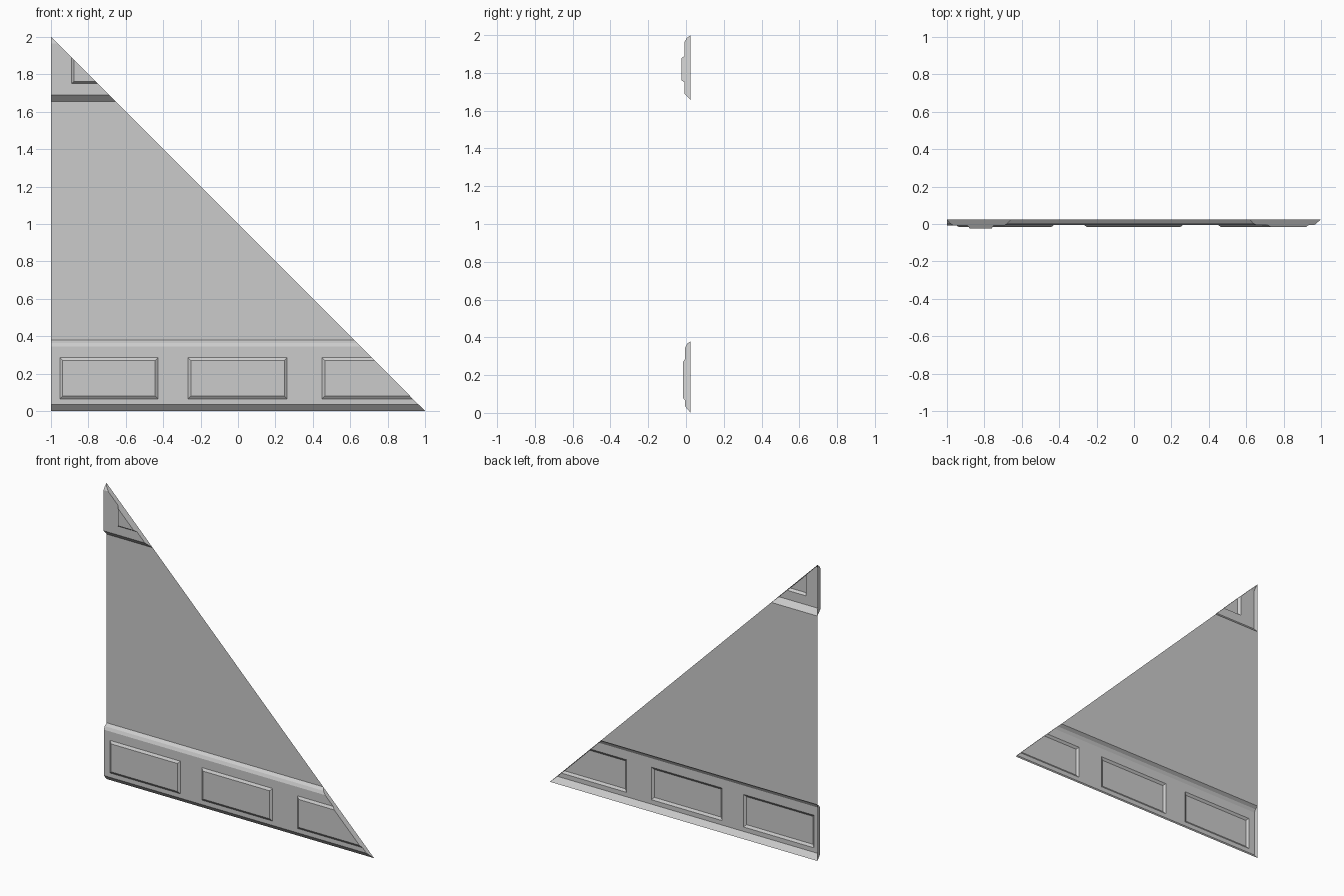
import bpy
import bmesh

cube = bpy.data.objects.get("Cube")
if cube:
    bpy.data.objects.remove(cube, do_unlink=True)

BACK = 0.025  # depth of the wall sheet

# One plain grey for everything
grey = bpy.data.materials.new("plain grey")
grey.use_nodes = True
colour = (0.6, 0.6, 0.6, 1)
grey.diffuse_color = colour
grey.node_tree.nodes["Principled BSDF"].inputs["Base Color"].default_value = colour


def cut_slope(bm):
    """Trim everything beyond the sloping edge."""
    bmesh.ops.bisect_plane(bm, geom=bm.verts[:] + bm.edges[:] + bm.faces[:], dist=1e-5,
                           plane_co=(1, 0, 0), plane_no=(1, 0, 1), clear_outer=True)


def cap(bm, on_plane):
    """Close an open end by drawing its outline back to the wall depth."""
    edges = [e for e in bm.edges if e.is_boundary and all(on_plane(v.co) for v in e.verts)]
    result = bmesh.ops.extrude_edge_only(bm, edges=edges)
    for item in result["geom"]:
        if isinstance(item, bmesh.types.BMVert):
            item.co.y = BACK
    bmesh.ops.remove_doubles(bm, verts=bm.verts[:], dist=1e-4)


def sheet(name, profile, columns, panel_row=None, bevel=0, depth=0, capped=True):
    """Sweep a (y, z) profile across the columns and raise a panel in every second one."""
    bm = bmesh.new()
    grid = [[bm.verts.new((x, y, z)) for x in columns] for y, z in profile]
    panels = []
    for r, (low, high) in enumerate(zip(grid, grid[1:])):
        for c in range(len(columns) - 1):
            face = bm.faces.new((low[c], low[c + 1], high[c + 1], high[c]))
            if r == panel_row and c % 2:
                panels.append(face)
    bm.normal_update()
    if panels:
        bmesh.ops.inset_individual(bm, faces=panels, thickness=bevel, depth=depth)
    if capped:
        cap(bm, lambda p: abs(p.x + 1) < 1e-4)
    cut_slope(bm)
    if capped:
        cap(bm, lambda p: abs(p.x + p.z - 1) < 1e-4)
    mesh = bpy.data.meshes.new(name)
    bm.to_mesh(mesh)
    bm.free()
    mesh.materials.append(grey)
    obj = bpy.data.objects.new(name, mesh)
    bpy.context.collection.objects.link(obj)
    return obj


# Flat triangular wall between the two bands
sheet("wall", [(BACK, 0.38), (BACK, 1.655)], [-1, 1], capped=False)

# Lower band with three raised panels
front = -0.005
sheet("lower_band",
      [(BACK, 0), (front, 0.035), (front, 0.065), (front, 0.285),
       (front, 0.345), (0.005, 0.365), (BACK, 0.38)],
      [-1, -0.953, -0.427, -0.267, 0.263, 0.449, 0.98, 1.05],
      panel_row=2, bevel=0.022, depth=0.011)

# Upper band with one raised corner panel
front = -0.008
sheet("upper_band",
      [(BACK, 1.655), (front, 1.69), (front, 1.75), (front, 1.95),
       (front, 1.965), (0.005, 1.985), (BACK, 2)],
      [-1, -0.89, -0.5, -0.4],
      panel_row=2, bevel=0.017, depth=0.017)
